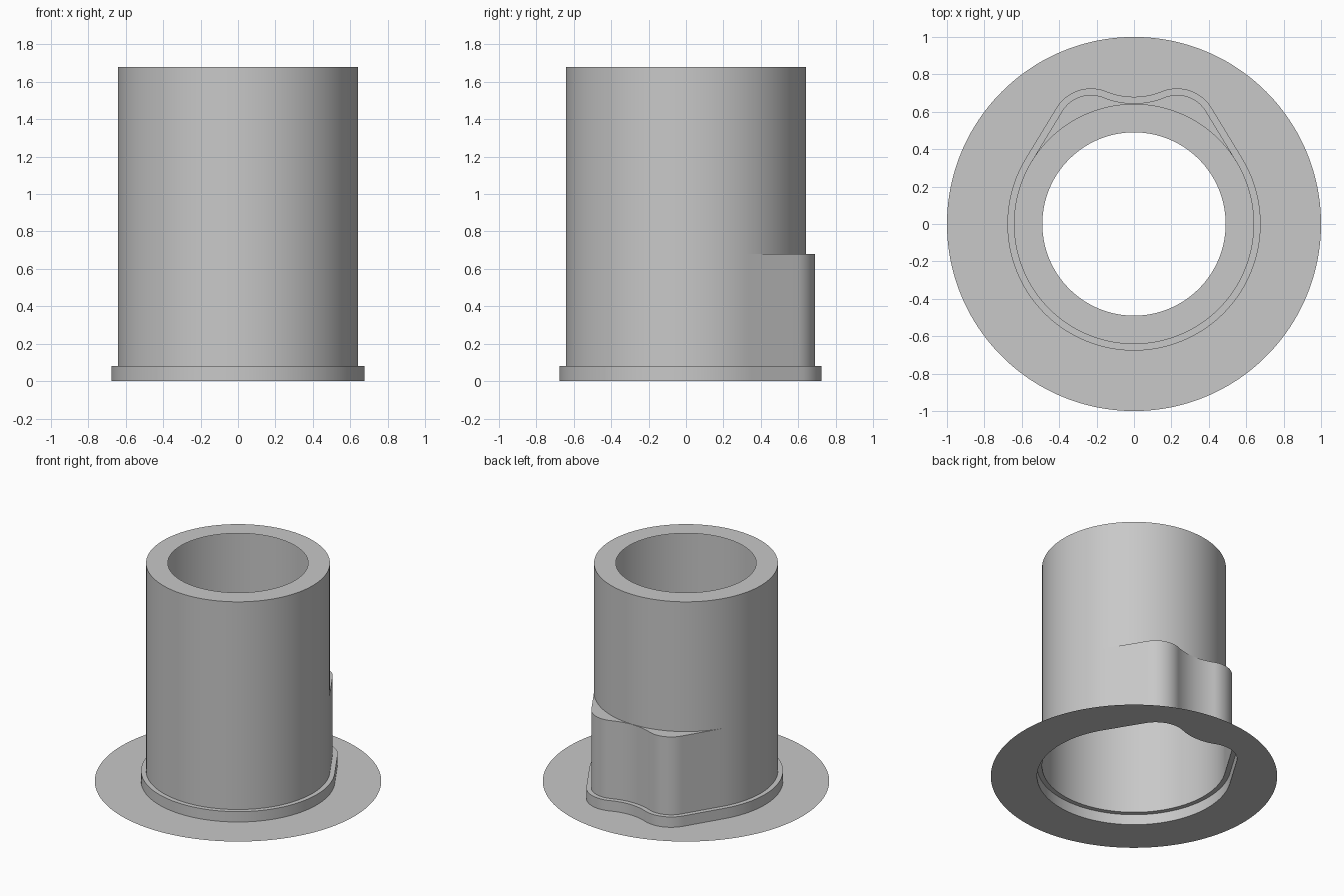
import bpy, bmesh, math
from mathutils import Vector

cube = bpy.data.objects.get("Cube")
if cube:
    bpy.data.objects.remove(cube, do_unlink=True)

grey = bpy.data.materials.new("plain grey")
grey.use_nodes = True
grey.diffuse_color = (0.58, 0.58, 0.58, 1)
grey.node_tree.nodes["Principled BSDF"].inputs["Base Color"].default_value = grey.diffuse_color

R_SLEEVE, R_BORE, R_DISC, LIP = 0.642, 0.49, 1.0, 0.035
Z_COLLAR, Z_BOSS, Z_TOP = 0.08, 0.68, 1.68


def arc(cx, cy, r, start, end, n):
    angles = [math.radians(start + (end - start) * i / n) for i in range(n + 1)]
    return [Vector((cx + r * math.cos(a), cy + r * math.sin(a))) for a in angles]


def outline(grow):
    """Round sleeve outline with a two-lobed boss at the back, offset outward."""
    tangent, lobe_end = 31, 112.1
    lobe = arc(0.23, 0.509, 0.181 + grow, tangent, lobe_end, 20)
    dip = arc(0, 1.075, 0.43 - grow, lobe_end - 180, -90, 8)
    start = arc(0, 0, R_SLEEVE + grow, -90, tangent, 60)
    flat = [start[-1].lerp(lobe[0], i / 10) for i in range(1, 10)]
    half = start + flat + lobe + dip[1:]
    mirrored = [Vector((-p.x, p.y)) for p in reversed(half[1:-1])]
    return half + mirrored


def loft(name, rings):
    """Skin a stack of (outline, height) rings."""
    bm = bmesh.new()
    loops = [[bm.verts.new((p.x, p.y, z)) for p in pts] for pts, z in rings]
    for low, high in zip(loops, loops[1:]):
        for i in range(len(low)):
            j = (i + 1) % len(low)
            bm.faces.new((low[i], low[j], high[j], high[i]))
    bmesh.ops.remove_doubles(bm, verts=bm.verts, dist=0.0002)
    mesh = bpy.data.meshes.new(name)
    bm.to_mesh(mesh)
    bm.free()
    mesh.materials.append(grey)
    obj = bpy.data.objects.new(name, mesh)
    bpy.context.collection.objects.link(obj)
    bpy.ops.object.select_all(action='DESELECT')
    obj.select_set(True)
    bpy.context.view_layer.objects.active = obj
    bpy.ops.object.shade_smooth_by_angle(angle=math.radians(30))


body = outline(0)
collar = outline(LIP)


def ring(radius):
    return [p.normalized() * radius for p in body]


# Thin base sheet, open beneath the collar
loft("base_disc", [(ring(R_DISC), 0), (collar, 0)])
# Stepped collar
loft("collar", [(collar, 0), (collar, Z_COLLAR), (body, Z_COLLAR)])
# Lower sleeve with the lobed boss and its flat top
loft("lower_sleeve", [(body, Z_COLLAR), (body, Z_BOSS), (ring(R_SLEEVE), Z_BOSS)])
# Upper sleeve with its flat rim around the opening
loft("upper_sleeve", [(ring(R_SLEEVE), Z_BOSS), (ring(R_SLEEVE), Z_TOP), (ring(R_BORE), Z_TOP)])
